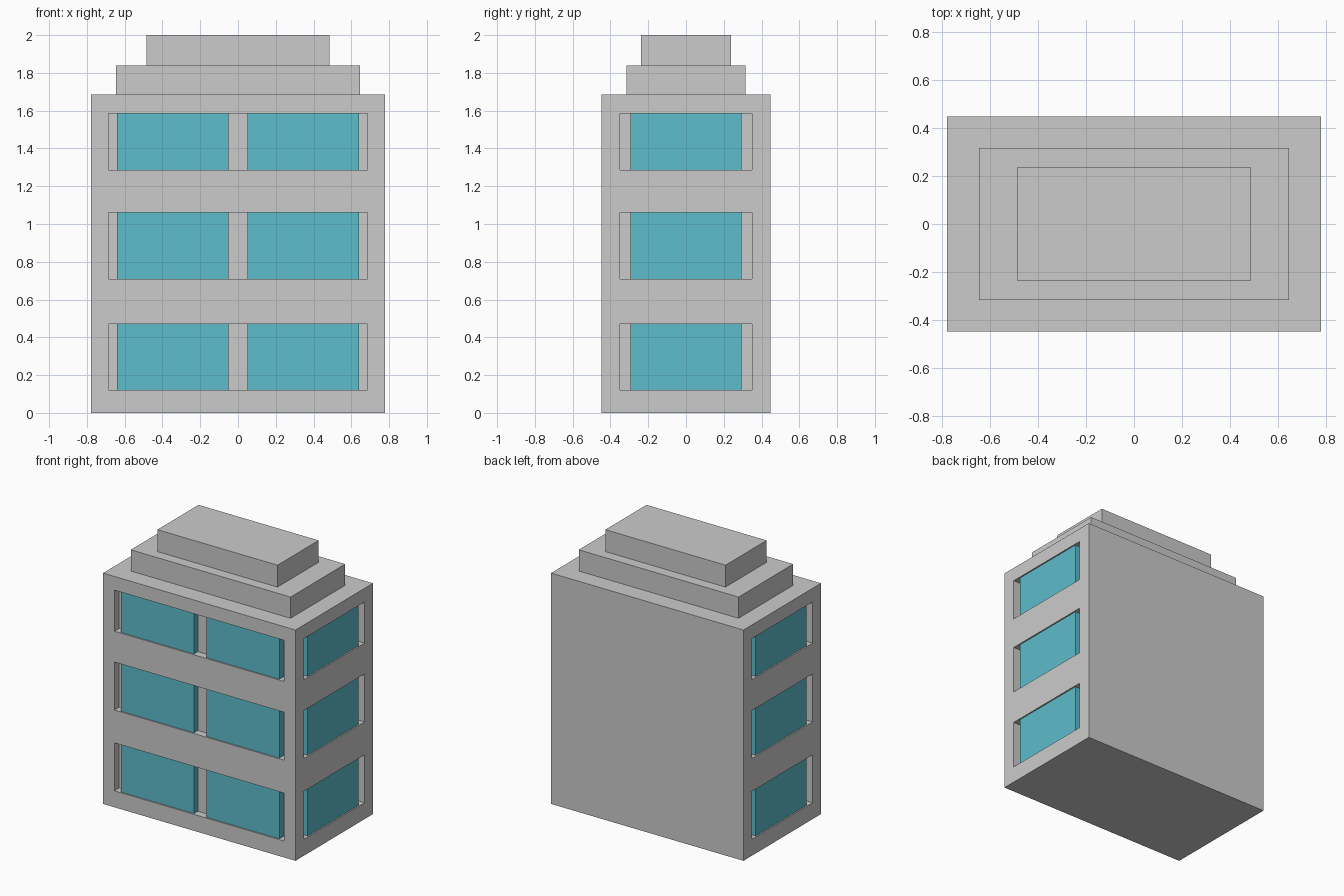
import bpy, bmesh
from mathutils import Matrix, Vector

if "Cube" in bpy.data.objects:
    bpy.data.objects.remove(bpy.data.objects["Cube"])

HX, HY, H = 0.777, 0.447, 1.685              # body half sizes and height
FLOORS = [(0.12, 0.47), (0.71, 1.06), (1.285, 1.585)]
RECESS, INSET = 0.055, 0.01                  # recess depth, glass set-back

glass_mat = bpy.data.materials.new("window_glass")
glass_mat.diffuse_color = (0.11, 0.51, 0.60, 1)
glass_mat.use_nodes = True
glass_mat.node_tree.nodes["Principled BSDF"].inputs["Base Color"].default_value = glass_mat.diffuse_color


def boxes(name, bounds, mat=None):
    """One object made of axis-aligned boxes (x0, x1, y0, y1, z0, z1)."""
    bm = bmesh.new()
    for x0, x1, y0, y1, z0, z1 in bounds:
        centre = Vector((x0 + x1, y0 + y1, z0 + z1)) / 2
        size = Matrix.Diagonal((x1 - x0, y1 - y0, z1 - z0, 1))
        bmesh.ops.create_cube(bm, size=1, matrix=Matrix.Translation(centre) @ size)
    mesh = bpy.data.meshes.new(name)
    bm.to_mesh(mesh)
    bm.free()
    ob = bpy.data.objects.new(name, mesh)
    bpy.context.collection.objects.link(ob)
    if mat:
        mesh.materials.append(mat)
    return ob


def side_box(s, outer, inner, half_y, z0, z1):
    """Box on the right (s=1) or left (s=-1) wall."""
    x0, x1 = sorted((s * outer, s * inner))
    return (x0, x1, -half_y, half_y, z0, z1)


# Window recesses and glass panes, floor by floor
recesses, front_panes, side_panes = [], [], []
for z0, z1 in FLOORS:
    recesses.append((-0.685, 0.685, -HY - 0.1, -HY + RECESS, z0, z1))
    for x0, x1 in ((-0.64, -0.05), (0.05, 0.64)):
        front_panes.append((x0, x1, -HY + INSET, -HY + RECESS, z0, z1))
    for s in (-1, 1):
        recesses.append(side_box(s, HX + 0.1, HX - RECESS, 0.35, z0, z1))
        side_panes.append(side_box(s, HX - INSET, HX - RECESS, 0.293, z0, z1))

# Main block with the recesses cut out
body = boxes("building_body", [(-HX, HX, -HY, HY, 0, H)])
cutter = boxes("recess_cutter", recesses)
cutter.hide_render = True
cutter.hide_viewport = True
cut = body.modifiers.new("recesses", 'BOOLEAN')
cut.operation = 'DIFFERENCE'
cut.solver = 'EXACT'
cut.object = cutter

# Glass
boxes("front_windows", front_panes, glass_mat)
boxes("side_windows", side_panes, glass_mat)

# Stepped roof
boxes("roof_lower_tier", [(-0.645, 0.645, -0.315, 0.315, H, 1.84)])
boxes("roof_upper_tier", [(-0.485, 0.485, -0.237, 0.237, 1.84, 2.0)])
